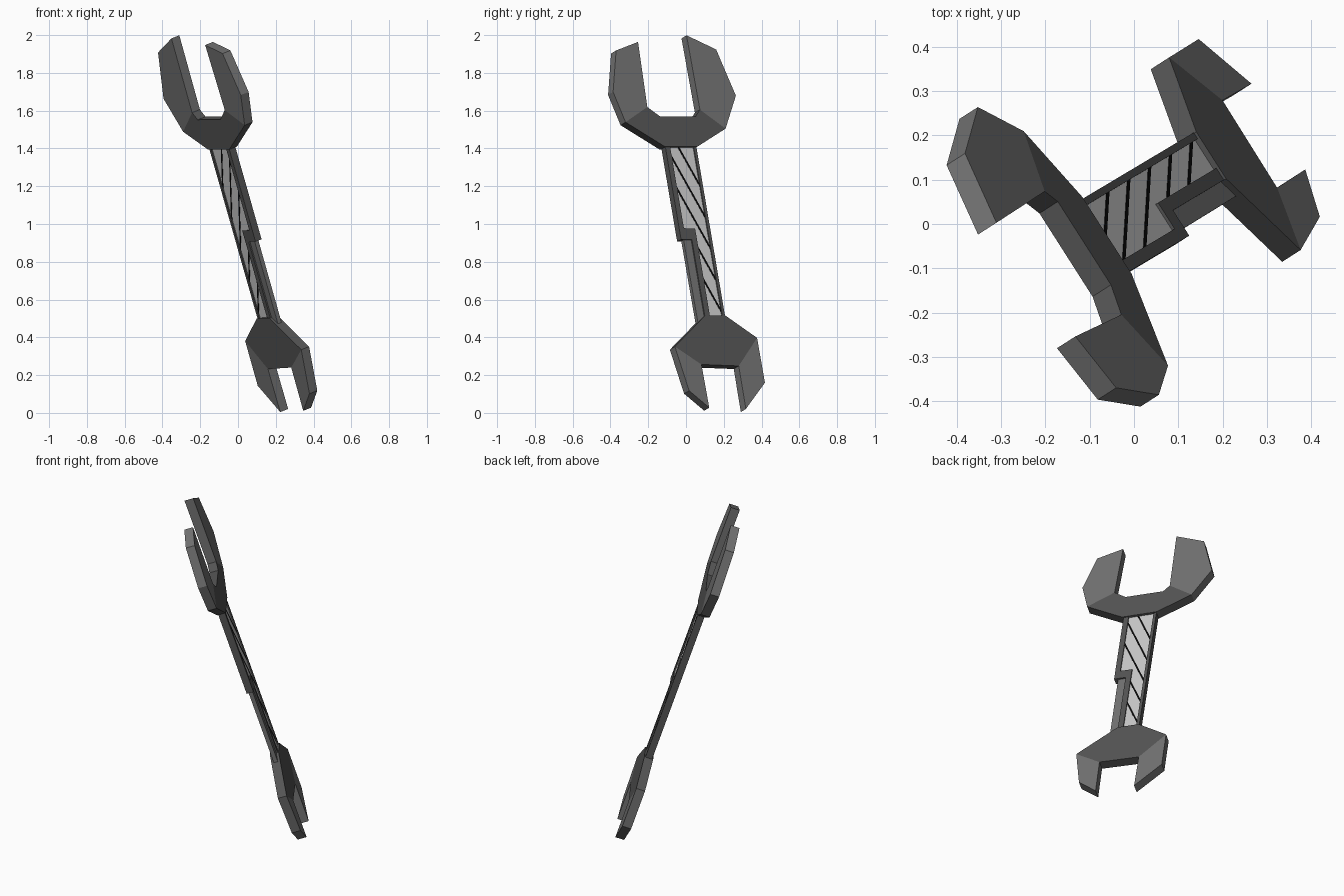
import bpy, bmesh
from mathutils import Vector

if "Cube" in bpy.data.objects:
    bpy.data.objects.remove(bpy.data.objects["Cube"])

# Tool frame: across the width, along the shaft, through the thickness
N = Vector((0.799, 0.512, 0.314)).normalized()
A = Vector((-0.270, -0.161, 0.949)).normalized()
A = (A - N * A.dot(N)).normalized()
W = N.cross(A)
MID = 0.355


def mat(name, v):
    m = bpy.data.materials.new(name)
    m.diffuse_color = (v, v, v, 1)
    m.use_nodes = True
    m.node_tree.nodes["Principled BSDF"].inputs["Base Color"].default_value = m.diffuse_color
    return m


DARK, STEEL = mat("dark_metal", 0.09), mat("steel", 0.17)
PALE, BLACK = mat("pale_metal", 0.6), mat("black", 0.003)


def plate(name, outlines, half, material):
    """Extrude flat outlines (across, along) to +-half of the thickness."""
    bm = bmesh.new()
    for pts in outlines:
        lo, hi = [[bm.verts.new(W * w + A * s + N * (MID + d)) for w, s in pts]
                  for d in (-half, half)]
        bm.faces.new(lo[::-1])
        bm.faces.new(hi)
        n = len(pts)
        for i in range(n):
            j = (i + 1) % n
            bm.faces.new((lo[i], lo[j], hi[j], hi[i]))
    bmesh.ops.recalc_face_normals(bm, faces=bm.faces)
    me = bpy.data.meshes.new(name)
    bm.to_mesh(me)
    bm.free()
    me.materials.append(material)
    ob = bpy.data.objects.new(name, me)
    bpy.context.collection.objects.link(ob)
    return ob


# Large upper head: dark base and two lighter jaws
plate("upper_head_base", [[(-.296, 1.462), (-.1, 1.36), (.105, 1.358), (.326, 1.492),
                           (.173, 1.578), (.103, 1.526), (-.12, 1.527), (-.155, 1.567)]],
      .026, DARK)
plate("upper_jaws", [
    [(-.155, 1.567), (-.150, 1.981), (-.321, 1.904), (-.396, 1.647), (-.296, 1.462)],
    [(.173, 1.578), (.326, 1.492), (.372, 1.660), (.309, 1.892), (.162, 1.941)]],
    .026, STEEL)

# Small lower head
plate("lower_head_base", [[(-.095, .418), (-.271, .295), (-.126, .137), (.107, .143),
                           (.255, .241), (.03, .418)]], .026, DARK)
plate("lower_jaws", [
    [(-.271, .295), (-.2725, .045), (-.1247, -.103), (-.126, .137)],
    [(.107, .143), (.104, -.098), (.2126, -.004), (.255, .241)]],
    .026, STEEL)

# Shaft frame: straight rail and jogged rail
plate("shaft_frame", [
    [(-.097, 1.38), (-.097, .4), (-.08, .4), (-.08, 1.38)],
    [(.098, 1.38), (.098, .843), (.03, .843), (.03, .38), (-.002, .38),
     (-.002, .905), (.068, .905), (.068, 1.38)]], .020, DARK)

# Recessed ledge beside the jog
plate("side_ledge", [[(.02, .85), (.077, .85), (.075, .34), (.02, .34)]], .012, STEEL)

# Recessed panel with diagonal stripes
plate("shaft_panel", [[(-.085, 1.38), (.08, 1.38), (.08, .88), (.01, .88),
                       (.01, .4), (-.085, .4)]], .013, PALE)
stripes = []
for i in range(5):
    s0 = 1.145 - i * .175
    w0, w1 = -.083, (.075 if i < 3 else .005)
    s1 = s0 + 2.26 * (w1 - w0)
    stripes.append([(w0, s0 - .012), (w1, s1 - .012), (w1, s1 + .012), (w0, s0 + .012)])
plate("panel_stripes", stripes, .0145, BLACK)
